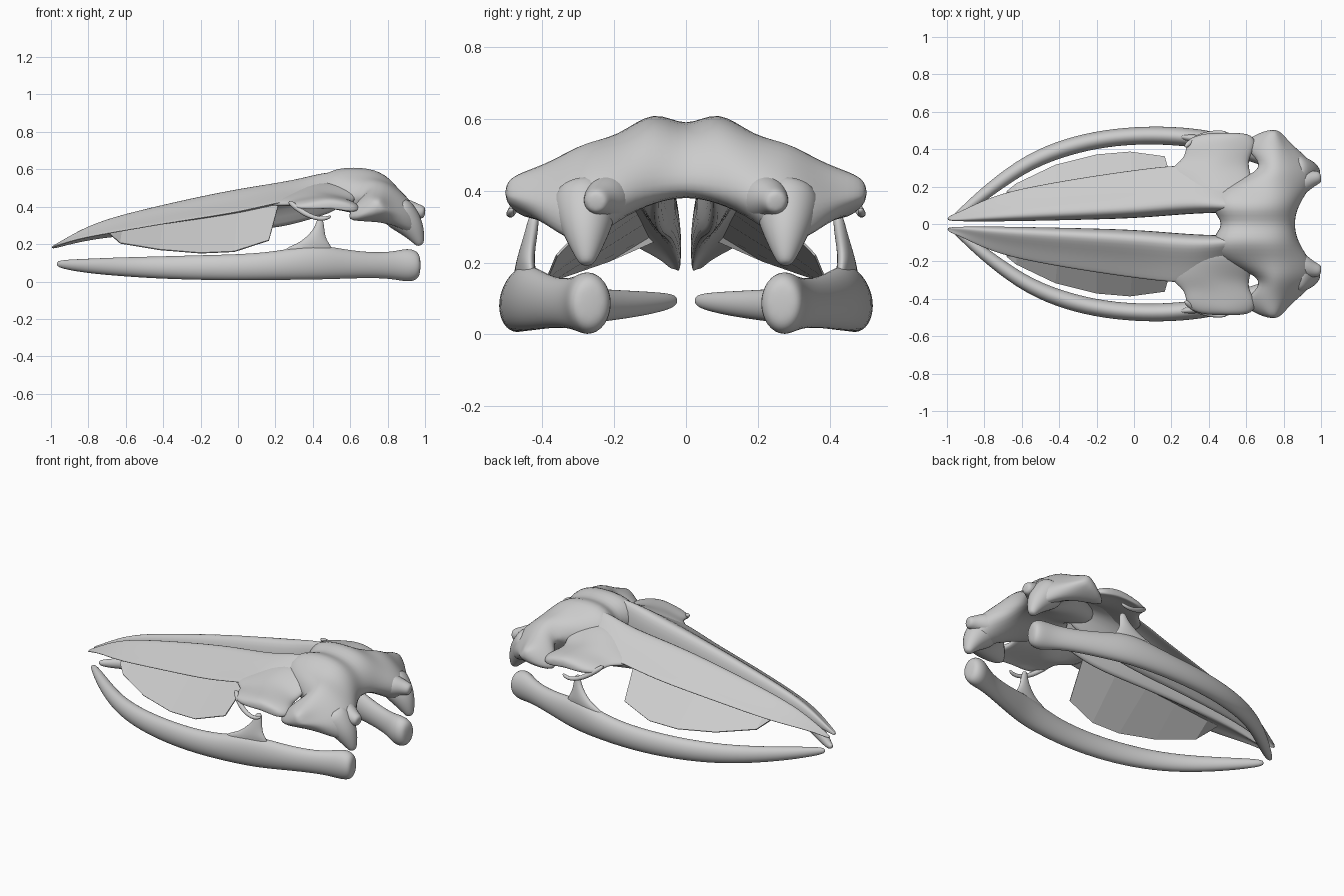
import bpy, bmesh, math
from mathutils import Vector


def fit(pts, closed):
    """Push control points outward so the subdivided surface passes near them."""
    n, out = len(pts), []
    for i, p in enumerate(pts):
        if not closed and i in (0, n - 1):
            out.append(p.copy())
        else:
            out.append(p + (p - (pts[i - 1] + 4 * p + pts[(i + 1) % n]) / 6))
    return out


def finish(bm, name, smooth=True):
    bmesh.ops.recalc_face_normals(bm, faces=bm.faces)
    me = bpy.data.meshes.new(name)
    bm.to_mesh(me)
    bm.free()
    ob = bpy.data.objects.new(name, me)
    bpy.context.collection.objects.link(ob)
    m = ob.modifiers.new("mirror", 'MIRROR')
    m.use_axis = (False, True, False)
    if smooth:
        s = ob.modifiers.new("smooth", 'SUBSURF')
        s.levels = s.render_levels = 2
        for p in me.polygons:
            p.use_smooth = True
    return ob


def loft(name, rings, cap_start=True, cap_end=True):
    """Skin a row of closed rings, mirrored to the other side."""
    rings = [fit([Vector(p) for p in r], True) for r in rings]
    cols = [fit(list(c), False) for c in zip(*rings)]
    rings = list(zip(*cols))
    bm = bmesh.new()
    vs = [[bm.verts.new(p) for p in r] for r in rings]
    n = len(vs[0])
    for a, b in zip(vs, vs[1:]):
        for i in range(n):
            j = (i + 1) % n
            bm.faces.new((a[i], a[j], b[j], b[i]))
    if cap_start:
        bm.faces.new(vs[0])
    if cap_end:
        bm.faces.new(vs[-1])
    return finish(bm, name)


def tube(name, path):
    """Round tapering rod through (x, y, z, radius) points."""
    pts = [Vector(p[:3]) for p in path]
    rings = []
    for i, p in enumerate(pts):
        t = (pts[min(i + 1, len(pts) - 1)] - pts[max(i - 1, 0)]).normalized()
        u = t.cross(Vector((0.1, 1, 0))).normalized()
        v = t.cross(u)
        r = path[i][3]
        rings.append([p + r * (math.cos(k * math.pi / 4) * u + math.sin(k * math.pi / 4) * v)
                      for k in range(8)])
    return loft(name, rings)


# lower jaw: x, y, half width, bottom z, top z
jaw = [(-.968, .03, .01, .085, .105), (-.93, .055, .02, .068, .115), (-.8, .16, .033, .045, .122),
       (-.6, .305, .04, .027, .13), (-.4, .395, .045, .015, .135), (-.2, .447, .046, .009, .141),
       (0, .47, .047, .006, .147), (.2, .47, .049, .008, .162), (.4, .448, .05, .01, .195),
       (.55, .405, .048, .014, .175), (.7, .355, .045, .018, .158), (.82, .31, .046, .013, .16),
       (.9, .275, .062, .0, .175), (.955, .268, .055, .012, .16), (.974, .265, .03, .05, .125)]
rings = []
for i, (x, y, w, lo, hi) in enumerate(jaw):
    a, b = jaw[max(i - 1, 0)], jaw[min(i + 1, len(jaw) - 1)]
    nrm = Vector((a[1] - b[1], b[0] - a[0], 0)).normalized()
    if i > 11:
        nrm = Vector((0.15, 1, 0)).normalized()
    rings.append([Vector((x, y, (lo + hi) / 2)) + nrm * w * math.cos(k * math.pi / 4)
                  + Vector((0, 0, (hi - lo) / 2 * math.sin(k * math.pi / 4))) for k in range(8)])
loft("lower_jaw", rings)

# upright process on the jaw: z, x centre, half length, y, half thickness
proc = [(.11, .37, .16, .448, .025), (.17, .375, .13, .448, .025), (.2, .4, .09, .447, .023),
        (.235, .415, .055, .442, .021), (.28, .432, .03, .432, .018),
        (.315, .437, .02, .426, .015), (.335, .437, .012, .423, .01)]
loft("jaw_process", [[(cx + l * math.cos(k * math.pi / 4),
                       y - .14 * l * math.cos(k * math.pi / 4) + t * math.sin(k * math.pi / 4), z)
                      for k in range(8)] for z, cx, l, y, t in proc])

# long upper beak: x, inner y, outer y, ridge z, edge z, keel z
beak = [(-1, .018, .04, .187, .18, .17), (-.93, .015, .065, .225, .205, .188),
        (-.82, .014, .115, .285, .235, .212), (-.66, .015, .17, .345, .265, .235),
        (-.4, .02, .22, .41, .31, .25), (-.2, .025, .252, .455, .342, .257),
        (0, .032, .28, .495, .375, .262), (.18, .045, .3, .525, .415, .272),
        (.32, .055, .3, .55, .44, .3), (.45, .06, .26, .58, .45, .34), (.58, .06, .2, .595, .47, .39)]
rings = []
for x, yi, yo, zt, ze, zb in beak:
    w, h = yo - yi, zt - zb
    rings.append([(x, yi + .25 * w, zt), (x, yi + .6 * w, .5 * zt + .5 * ze), (x, yo, ze + .005),
                  (x, yo - .05 * w, ze - .005), (x, yi + .45 * w, ze),
                  (x, yi + .13 * w, zb), (x, yi, zb + .35 * h), (x, yi + .06 * w, zt - .15 * h)])
loft("upper_beak", rings)

# braincase with side wings: y, then an outline in x and z
case = [
    (0, [(.50, .47), (.52, .54), (.62, .57), (.75, .55), (.83, .49), (.855, .41), (.78, .385), (.62, .41)]),
    (.09, [(.42, .42), (.46, .58), (.62, .613), (.76, .588), (.85, .5), (.875, .39), (.78, .365), (.6, .38)]),
    (.19, [(.45, .42), (.5, .53), (.64, .55), (.76, .55), (.87, .48), (.94, .38), (.86, .31), (.62, .37)]),
    (.28, [(.67, .42), (.67, .47), (.71, .52), (.78, .53), (.88, .46), (.96, .36), (.95, .25), (.82, .31)]),
    (.36, [(.65, .38), (.66, .45), (.72, .485), (.78, .485), (.86, .42), (.915, .35), (.9, .285), (.80, .315)]),
    (.43, [(.575, .325), (.635, .405), (.7, .455), (.77, .455), (.81, .41), (.84, .37), (.81, .335), (.72, .325)]),
    (.508, [(.71, .37), (.72, .41), (.735, .43), (.755, .43), (.77, .405), (.775, .385), (.76, .37), (.73, .36)])]
loft("braincase", [[(x, y, z) for x, z in prof] for y, prof in case], cap_start=False)

# rear knob and downward process behind the jaw joint
tube("rear_knob", [(.84, .2, .38, .07), (.9, .225, .38, .062), (.95, .242, .375, .044),
                   (.985, .25, .37, .034), (1.0, .252, .368, .02)])
tube("joint_process", [(.82, .29, .4, .095), (.885, .28, .34, .085), (.935, .278, .28, .062),
                       (.965, .277, .22, .033), (.975, .277, .192, .016)])

# plate above the eye: y, front x, rear x, front z, middle z, rear z
plate = [(.12, .2, .66, .44, .55, .52), (.22, .19, .63, .43, .51, .48), (.29, .2, .61, .425, .482, .44),
         (.35, .27, .61, .425, .465, .425), (.41, .285, .64, .42, .455, .41),
         (.455, .31, .635, .41, .447, .40), (.49, .38, .6, .405, .43, .40)]
rings = []
for y, a, b, z0, zm, z1 in plate:
    w = b - a
    rings.append([(a, y, z0), (a + .25 * w, y, .4 * z0 + .6 * zm), (a + .55 * w, y, zm),
                  (a + .85 * w, y, .4 * z1 + .6 * zm), (b, y, z1), (b - .04 * w, y, z1 - .03),
                  (a + .55 * w, y, zm - .045), (a + .06 * w, y, z0 - .025)])
loft("eye_plate", rings)

# thin cheek bone hanging under the eye
tube("cheek_bone", [(.27, .41, .43, .014), (.32, .45, .39, .015), (.38, .478, .353, .013),
                    (.45, .49, .335, .011), (.5, .485, .35, .009)])

# thin filter plates hanging from the beak: inner point, outer point
rows = [((-.69, .09, .26), (-.68, .175, .25)), ((-.62, .1, .275), (-.63, .215, .205)),
        ((-.4, .11, .315), (-.42, .315, .17)), ((-.2, .125, .345), (-.2, .37, .152)),
        ((0, .14, .38), (-.02, .385, .16)), ((.22, .165, .425), (.165, .36, .22))]
bm = bmesh.new()
vs = [[bm.verts.new(p) for p in r] for r in rows]
for a, b in zip(vs, vs[1:]):
    bm.faces.new((a[0], a[1], b[1], b[0]))
ob = finish(bm, "filter_plates", smooth=False)
s = ob.modifiers.new("thickness", 'SOLIDIFY')
s.thickness = .006
s.offset = 0
